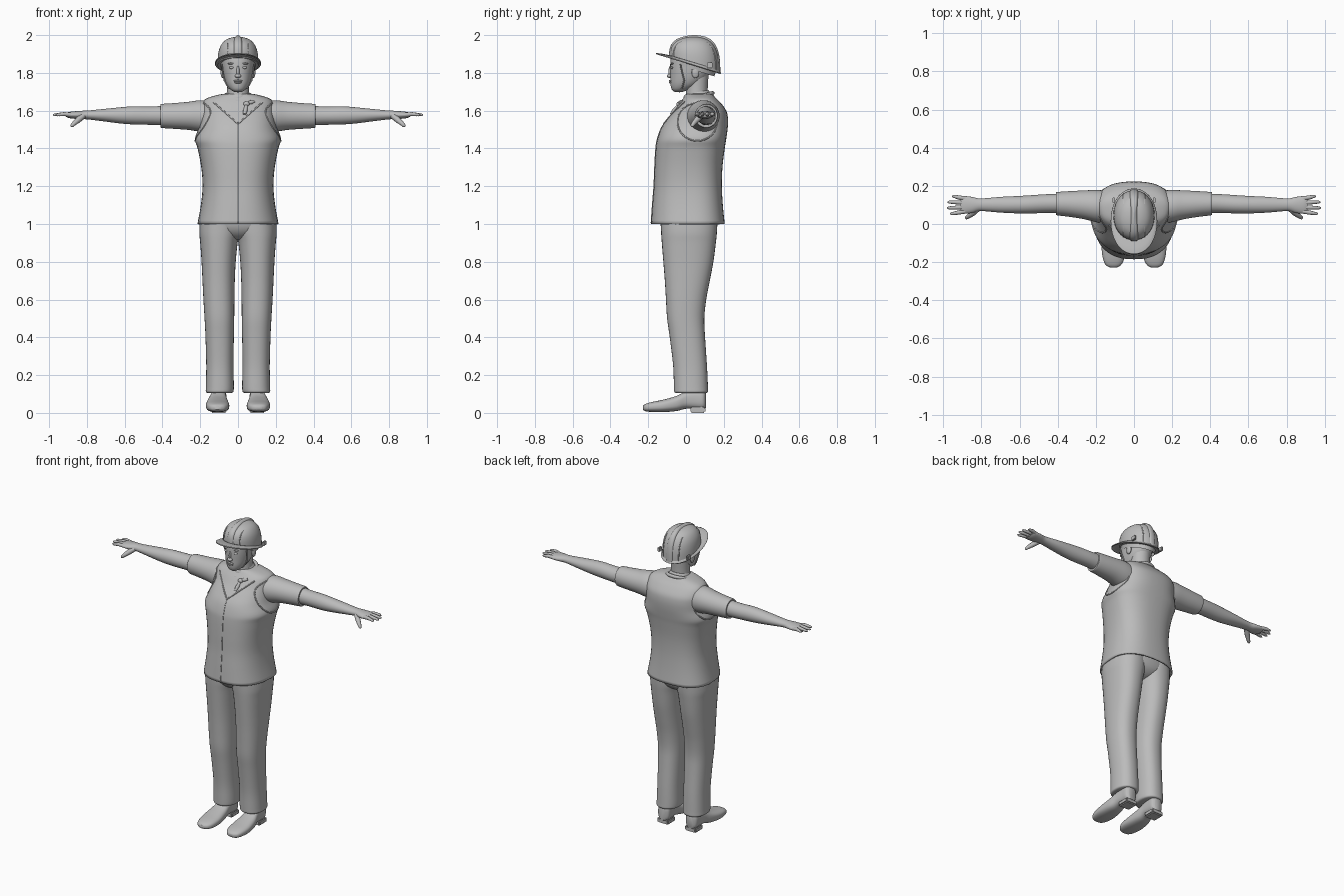
import bpy, bmesh, math
from mathutils import Vector
from mathutils.bvhtree import BVHTree

if "Cube" in bpy.data.objects:
    bpy.data.objects.remove(bpy.data.objects["Cube"], do_unlink=True)

grey = bpy.data.materials.new("plain_grey")
grey.use_nodes = True
grey.diffuse_color = (0.5, 0.5, 0.5, 1)
grey.node_tree.nodes["Principled BSDF"].inputs["Base Color"].default_value = grey.diffuse_color


def finish(obj, mirror):
    bpy.context.scene.collection.objects.link(obj)
    obj.data.materials.append(grey)
    if mirror:
        obj.modifiers.new("mirror", "MIRROR").use_mirror_merge = False
    return obj


def mesh_object(name, bm, mirror=False):
    bmesh.ops.recalc_face_normals(bm, faces=bm.faces)
    mesh = bpy.data.meshes.new(name)
    bm.to_mesh(mesh)
    bm.free()
    return finish(bpy.data.objects.new(name, mesh), mirror)


def smooth_rings(rings, steps):
    """Catmull-Rom interpolation between cross-sections."""
    out = []
    for i in range(len(rings) - 1):
        quad = [rings[max(i - 1, 0)], rings[i], rings[i + 1], rings[min(i + 2, len(rings) - 1)]]
        for k in range(steps):
            t = k / steps
            out.append([b + t / 2 * (c - a + t * (2 * a - 5 * b + 4 * c - d + t * (3 * (b - c) + d - a)))
                        for a, b, c, d in zip(*quad)])
    return out + [rings[-1]]


def loft(name, axis, rings, power=2.0, egg=0.0, bend=None, mirror=False, caps=(True, True), steps=4, segs=36):
    """Skin superellipse rings given as (position, a_min, a_max, b_min, b_max)."""
    bm = bmesh.new()
    loops = []
    for pos, a0, a1, b0, b1 in smooth_rings(rings, steps):
        loop = []
        for j in range(segs):
            ang = math.tau * j / segs
            c, s = (math.copysign(abs(f(ang)) ** (2 / power), f(ang)) for f in (math.cos, math.sin))
            a = (a0 + a1) / 2 + (a1 - a0) / 2 * c * (1 + egg * s)
            b = (b0 + b1) / 2 + (b1 - b0) / 2 * s
            p = Vector({"x": (pos, a, b), "y": (a, pos, b), "z": (a, b, pos)}[axis])
            loop.append(bm.verts.new(bend(p) if bend else p))
        loops.append(loop)
    for lo, hi in zip(loops, loops[1:]):
        for j in range(segs):
            k = (j + 1) % segs
            bm.faces.new((lo[j], lo[k], hi[k], hi[j]))
    for use, loop in zip(caps, (loops[0], loops[-1])):
        if use:
            bm.faces.new(loop)
    return mesh_object(name, bm, mirror)


def blob(name, centre, size, mirror=False):
    bm = bmesh.new()
    bmesh.ops.create_uvsphere(bm, u_segments=20, v_segments=12, radius=1)
    bmesh.ops.scale(bm, vec=size, verts=bm.verts)
    bmesh.ops.translate(bm, vec=centre, verts=bm.verts)
    return mesh_object(name, bm, mirror)


def box(name, centre, size, mirror=False):
    bm = bmesh.new()
    bmesh.ops.create_cube(bm, size=1)
    bmesh.ops.scale(bm, vec=size, verts=bm.verts)
    bmesh.ops.translate(bm, vec=centre, verts=bm.verts)
    bmesh.ops.bevel(bm, geom=bm.edges[:], offset=min(size) / 5, segments=2, affect="EDGES")
    return mesh_object(name, bm, mirror)


def tube(name, points, radii, mirror=False, closed=False):
    """Round tube along a path, with a radius for each point."""
    curve = bpy.data.curves.new(name, "CURVE")
    curve.dimensions = "3D"
    curve.bevel_depth, curve.bevel_resolution = 1, 3
    curve.use_fill_caps = True
    spline = curve.splines.new("POLY")
    spline.points.add(len(points) - 1)
    spline.use_cyclic_u = closed
    spline.use_smooth = True
    for i, (sp, p) in enumerate(zip(spline.points, points)):
        sp.co = (*p, 1)
        sp.radius = radii[i] if isinstance(radii, (list, tuple)) else radii
    return finish(bpy.data.objects.new(name, curve), mirror)


# Vest, hollow below the hem
vest = loft("vest", "z", [
    (1.0, -.213, .213, -.185, .205), (1.1, -.195, .195, -.178, .195), (1.2, -.186, .186, -.17, .19),
    (1.3, -.193, .193, -.166, .193), (1.4, -.212, .212, -.16, .205), (1.45, -.226, .226, -.152, .213),
    (1.51, -.205, .205, -.13, .221), (1.56, -.198, .198, -.095, .222), (1.6, -.195, .195, -.063, .213),
    (1.64, -.188, .188, -.035, .185), (1.665, -.165, .165, -.015, .16), (1.685, -.1, .1, .0, .14),
    (1.69, -.06, .06, .01, .12)], power=2.5, egg=.08, caps=(False, True), segs=48)
skin = BVHTree.FromPolygons([v.co for v in vest.data.vertices], [p.vertices for p in vest.data.polygons])
shell = vest.modifiers.new("cloth", "SOLIDIFY")
shell.thickness, shell.offset = .01, -1


def on_front(x, z):
    return skin.ray_cast(Vector((x, -1, z)), Vector((0, 1, 0)))[0]


def on_side(y, z):
    return skin.ray_cast(Vector((1, y, z)), Vector((-1, 0, 0)))[0]


# Vest edges: front opening, neckline and armholes
tube("front_opening", [on_front(0, 1.005 + .525 * i / 24) for i in range(25)], .0025)
tube("neckline", [on_front(.13 * i / 12, 1.53 + .115 * i / 12) for i in range(13)], .004, mirror=True)
arm_edge = [on_side(.06 + .105 * math.cos(a), 1.54 + .1 * math.sin(a))
            for a in (math.tau * i / 32 for i in range(32))]
tube("armhole_edge", [p for p in arm_edge if p], .004, mirror=True, closed=True)

# Collar and knotted neckerchief
loft("collar", "z", [(1.64, -.085, .085, -.02, .14), (1.665, -.078, .078, -.015, .135),
                     (1.69, -.064, .064, -.012, .125), (1.70, -.058, .058, -.005, .118)],
     bend=lambda p: p + Vector((0, 0, .2 * (p.y - .07))))
knot = on_front(.045, 1.635)
blob("neckerchief_knot", knot, (.017, .014, .014))
tube("neckerchief_roll", [(.078 * math.cos(a), .06 + .08 * math.sin(a), 1.668 + .025 * math.sin(a))
                          for a in (math.tau * i / 32 for i in range(32))], .011, closed=True)
for x, z in ((.035, 1.58), (.085, 1.65)):
    tip = on_front(x, z)
    tube("neckerchief_tail", [knot, knot.lerp(tip, .6), tip], [.006, .012, .008])

# Trousers
loft("trouser_leg", "z", [
    (.105, .035, .16, -.05, .105), (.112, .025, .17, -.062, .116), (.14, .022, .17, -.064, .116),
    (.25, .024, .168, -.068, .111), (.4, .022, .172, -.086, .101), (.5, .02, .177, -.1, .097),
    (.6, .019, .183, -.106, .107), (.7, .017, .188, -.112, .126), (.8, .012, .193, -.12, .145),
    (.9, .002, .2, -.128, .158), (.96, -.01, .205, -.132, .164), (1.05, -.01, .2, -.135, .168)],
     power=2.3, mirror=True)
loft("trouser_seat", "z", [(.915, -.05, .05, -.05, .08), (.93, -.1, .1, -.09, .12), (.96, -.17, .17, -.12, .152),
                           (1.0, -.2, .2, -.136, .166), (1.05, -.2, .2, -.138, .168)], power=2.4)

# Shoes
loft("shoe", "y", [
    (-.228, .09, .125, .018, .036), (-.215, .068, .148, .009, .047), (-.18, .051, .163, .005, .058),
    (-.12, .046, .17, .004, .07), (-.05, .053, .163, .01, .09), (.0, .06, .15, .022, .115),
    (.05, .06, .145, .02, .125), (.09, .062, .142, .018, .125), (.105, .08, .125, .025, .11)],
     power=2.6, mirror=True)
box("shoe_heel", (.102, .063, .016), (.082, .08, .032), mirror=True)

# Sleeves and bare arms
loft("sleeve", "x", [
    (.14, -.0, .175, 1.48, 1.65), (.2, .01, .178, 1.488, 1.655), (.26, .025, .176, 1.498, 1.647),
    (.34, .038, .172, 1.504, 1.64), (.4, .045, .168, 1.508, 1.636), (.41, .048, .166, 1.511, 1.633)],
     mirror=True)
loft("arm", "x", [
    (.38, .058, .158, 1.522, 1.626), (.46, .058, .156, 1.525, 1.622), (.55, .055, .15, 1.527, 1.623),
    (.62, .056, .146, 1.532, 1.618), (.7, .06, .142, 1.542, 1.61), (.78, .067, .135, 1.552, 1.602),
    (.815, .068, .134, 1.555, 1.6), (.85, .058, .142, 1.556, 1.598), (.89, .054, .146, 1.56, 1.594),
    (.91, .062, .138, 1.567, 1.588)], mirror=True)
for i, tip in enumerate((.965, .98, .978, .955)):
    y = .066 + .0225 * i
    spread = (i - 1.5) * .004
    tube("finger", [(.885, y, 1.578), (.92, y + spread, 1.582), (tip - .01, y + 2 * spread, 1.578),
                    (tip, y + 2 * spread, 1.577)], [.0115, .011, .008, .003], mirror=True)
tube("thumb", [(.82, .08, 1.572), (.845, .058, 1.552), (.868, .04, 1.532), (.88, .032, 1.52), (.884, .03, 1.516)],
     [.016, .016, .012, .009, .003], mirror=True)

# Neck and head
loft("neck", "z", [(1.62, -.07, .07, -.01, .13), (1.69, -.058, .058, .0, .115), (1.8, -.06, .06, .0, .12)])
loft("head", "z", [
    (1.699, -.018, .018, -.06, -.02), (1.712, -.04, .04, -.075, .02), (1.74, -.061, .061, -.082, .075),
    (1.78, -.075, .075, -.083, .115), (1.83, -.083, .083, -.084, .135), (1.88, -.085, .085, -.08, .14),
    (1.92, -.07, .07, -.065, .12)], power=2.15)
blob("nose_tip", (0, -.086, 1.784), (.017, .015, .011))
blob("nose_bridge", (0, -.082, 1.808), (.008, .011, .03))
blob("upper_lip", (0, -.08, 1.758), (.023, .011, .006))
blob("lower_lip", (0, -.079, 1.749), (.019, .011, .006))
blob("eye", (.033, -.074, 1.828), (.015, .007, .007), mirror=True)
blob("brow", (.035, -.073, 1.849), (.021, .008, .005), mirror=True)
blob("ear", (.082, .05, 1.802), (.01, .02, .03), mirror=True)


# Hard hat: tilted at the rim, level at the crown
def tilt(p):
    fade = min(1, max(0, (2 - p.z) / .145))
    return p + Vector((0, 0, -.31 * (p.y - .01) * fade))


def dome(name, x, width, length, height, power, mirror=False):
    profile = [(0, 1), (.35, .98), (.62, .89), (.83, .7), (.95, .42), (1, .08)]
    rings = [(1.852 + height * t, x - width * r, x + width * r, .046 - length * r, .046 + length * r)
             for t, r in profile]
    loft(name, "z", rings, power=power, bend=tilt, mirror=mirror)


dome("hat_shell", 0, .108, .131, .14, 2.1)
dome("hat_centre_ridge", 0, .032, .136, .148, 4)
dome("hat_side_rib", .056, .007, .116, .128, 3, mirror=True)
brim = loft("hat_brim", "z", [(1.862, -.106, .106, -.085, .172), (1.857, -.114, .114, -.125, .178),
                              (1.85, -.12, .12, -.158, .184)], power=2.1, bend=tilt, caps=(False, False))
edge = brim.modifiers.new("thickness", "SOLIDIFY")
edge.thickness, edge.offset = .006, 0
loft("hat_headband", "z", [(1.825, -.09, .09, -.075, .15), (1.86, -.094, .094, -.08, .16)],
     bend=tilt, caps=(False, False))
box("hat_clip", (.106, .125, 1.84), (.014, .03, .028), mirror=True)
tube("chin_strap", [(.086, -.03, 1.845), (.081, -.02, 1.8), (.072, -.01, 1.76), (.05, -.02, 1.72), (0, -.035, 1.7)],
     .004, mirror=True)

# Smooth shading with sharp creases
bpy.ops.object.select_all(action="DESELECT")
for obj in bpy.context.scene.objects:
    if obj.type == "MESH" and grey.name in obj.data.materials:
        obj.select_set(True)
        bpy.context.view_layer.objects.active = obj
bpy.ops.object.shade_smooth_by_angle(angle=math.radians(40))
